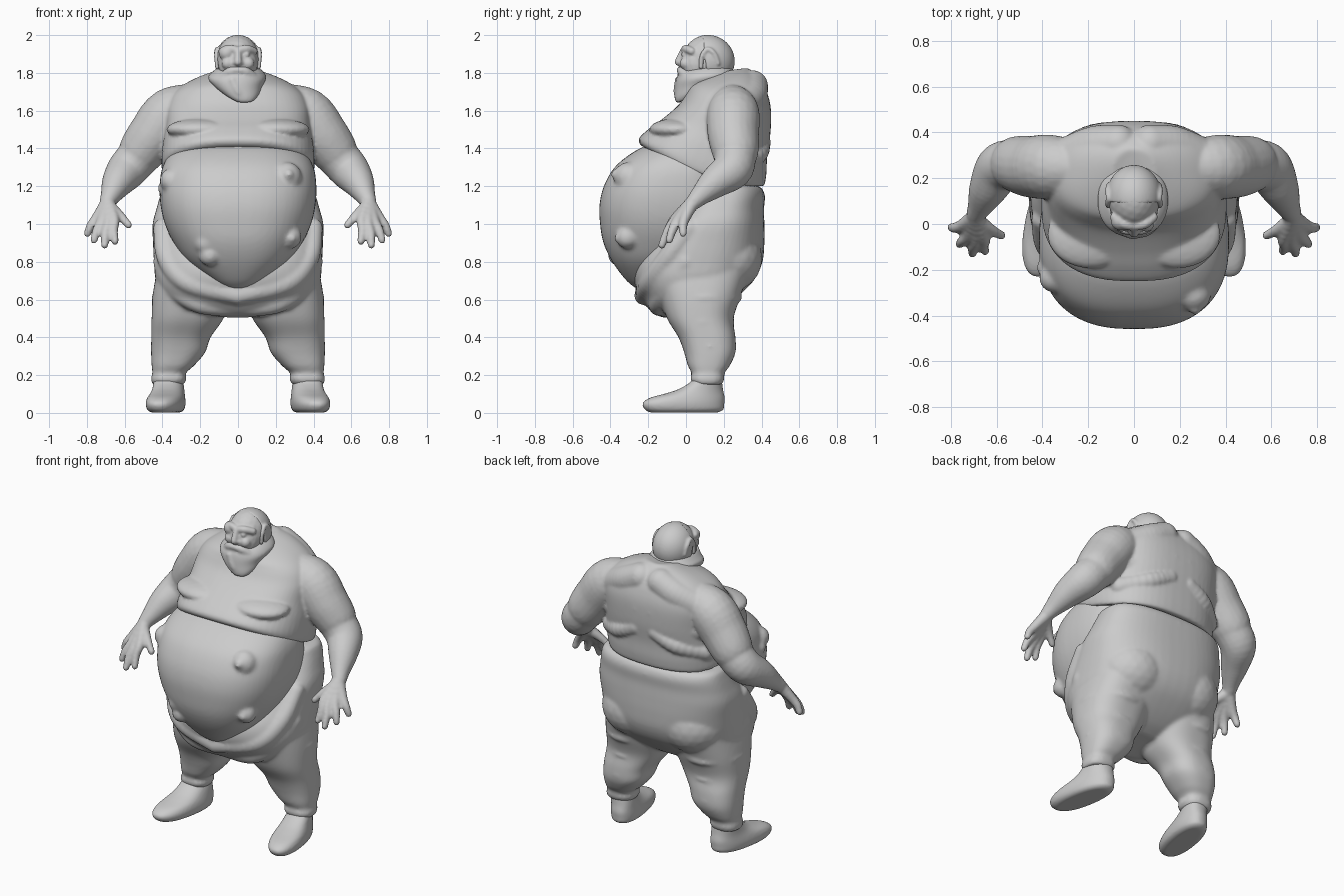
import bpy, bmesh
from math import cos, sin, pi
from mathutils import Vector, Matrix

BOTH, ONE = (1, -1), (1,)

# unit ball reused for every lump
ball = bmesh.new()
bmesh.ops.create_icosphere(ball, subdivisions=3, radius=1)
ball.verts.index_update()
BALL_V = [v.co.copy() for v in ball.verts]
BALL_F = [[v.index for v in f.verts] for f in ball.faces]
ball.free()


def spline(rows, k=8):
    """Catmull-Rom interpolation of equal-length tuples."""
    out = []
    n = len(rows)
    for i in range(n - 1):
        p = [rows[max(i - 1, 0)], rows[i], rows[i + 1], rows[min(i + 2, n - 1)]]
        for j in range(k):
            t = j / k
            out.append([0.5 * (2 * b + (c - a) * t + (2 * a - 5 * b + 4 * c - d) * t * t
                               + (3 * b - a - 3 * c + d) * t ** 3)
                        for a, b, c, d in zip(*p)])
    return out + [list(rows[-1])]


def loft(bm, rows, sides=ONE, power=2.5, splay=0.0, n=56):
    """Stack of super-ellipse rings: (z front, z back, centre x, half width, y front, y back)."""
    for s in sides:
        rings = []
        for zf, zb, cx, hw, yf, yb in spline(rows, 6):
            ring = []
            for i in range(n):
                a = 2 * pi * i / n
                u = abs(cos(a)) ** (2 / power) * (1 if cos(a) > 0 else -1)
                v = abs(sin(a)) ** (2 / power) * (1 if sin(a) > 0 else -1)
                y = (yf + yb) / 2 + v * (yb - yf) / 2
                x = cx + u * hw - splay * (y - 0.12)
                ring.append(bm.verts.new((s * x, y, zf + (zb - zf) * sin((v + 1) * pi / 4))))
            rings.append(ring)
        for r0, r1 in zip(rings, rings[1:]):
            for i in range(n):
                q = (r0[i], r0[(i + 1) % n], r1[(i + 1) % n], r1[i])
                bm.faces.new(q if s > 0 else q[::-1])
        bm.faces.new(rings[0][::-1] if s > 0 else rings[0])
        bm.faces.new(rings[-1] if s > 0 else rings[-1][::-1])


def blob(bm, c, r, sides=ONE):
    """Ellipsoid lump."""
    r = r if isinstance(r, tuple) else (r, r, r)
    for s in sides:
        vs = [bm.verts.new((s * c[0] + r[0] * p.x, c[1] + r[1] * p.y, c[2] + r[2] * p.z)) for p in BALL_V]
        for f in BALL_F:
            bm.faces.new([vs[i] for i in f])


def stroke(bm, pts, sides=BOTH, k=5):
    """Clay-like stroke through (x, y, z, radius) points."""
    for x, y, z, r in spline(pts, k):
        blob(bm, (x, y, z), r, sides)


def finish(name, bm, voxel, smooth=5):
    """Fuse all lumps of one part into a single smooth skin."""
    me = bpy.data.meshes.new(name)
    bm.to_mesh(me)
    bm.free()
    ob = bpy.data.objects.new(name, me)
    bpy.context.collection.objects.link(ob)
    rm = ob.modifiers.new("fuse", 'REMESH')
    rm.mode = 'VOXEL'
    rm.voxel_size = voxel
    rm.use_smooth_shade = True
    sm = ob.modifiers.new("soften", 'SMOOTH')
    sm.factor = 0.5
    sm.iterations = smooth
    return ob


# upper body: chest overhanging the belly, arms and hands
bm = bmesh.new()
loft(bm, [(1.40, 1.21, 0, .36, -.17, .37), (1.41, 1.20, 0, .395, -.23, .41),
          (1.45, 1.26, 0, .405, -.25, .425), (1.505, 1.36, 0, .40, -.195, .43),
          (1.56, 1.48, 0, .385, -.12, .447), (1.63, 1.60, 0, .38, -.04, .45),
          (1.69, 1.68, 0, .35, 0, .435), (1.725, 1.74, 0, .29, .02, .41),
          (1.75, 1.79, 0, .20, .05, .375), (1.775, 1.825, 0, .09, .1, .33)])
stroke(bm, [(.12, .24, 1.69, .085), (.24, .245, 1.64, .105), (.36, .25, 1.58, .14), (.44, .25, 1.48, .137),
            (.50, .26, 1.40, .126), (.525, .26, 1.36, .113), (.585, .245, 1.29, .107),
            (.635, .16, 1.225, .085), (.672, .08, 1.155, .055), (.69, .045, 1.12, .043)])
blob(bm, (.19, -.045, 1.50), (.19, .15, .06), BOTH)                                      # breasts
stroke(bm, [(.07, .40, 1.43, .05), (.20, .375, 1.37, .055), (.33, .27, 1.33, .06)])      # back folds
stroke(bm, [(.05, .392, 1.56, .06), (.17, .365, 1.51, .065), (.30, .30, 1.47, .065)])
stroke(bm, [(.07, .35, 1.73, .085), (.17, .34, 1.68, .09), (.27, .30, 1.63, .09)])       # shoulder blades
for kx, ky, kz, tx, ty, tz in [(.655, -.06, 1.025, .65, -.118, .908),
                               (.688, -.065, 1.01, .706, -.128, .888),
                               (.722, -.045, 1.015, .762, -.088, .915),
                               (.75, -.005, 1.03, .797, -.015, .95)]:                    # palm and fingers
    mid = ((kx + tx) / 2 + .006, (ky + ty) / 2 - .006, (kz + tz) / 2)
    stroke(bm, [(.69, .035, 1.115, .038), (kx, ky, kz, .028), (*mid, .024), (tx, ty, tz, .02)])
stroke(bm, [(.675, .01, 1.09, .032), (.625, -.025, 1.045, .025), (.58, -.05, .995, .02)])  # thumb
finish("upper_body", bm, .009, 5)

# belly with growths
bm = bmesh.new()
loft(bm, [(.65, .65, 0, .05, -.25, -.1), (.70, .70, 0, .14, -.315, 0), (.80, .80, 0, .265, -.39, .15),
          (.90, .90, 0, .34, -.437, .28), (1.0, 1.0, 0, .387, -.455, .3), (1.1, 1.1, 0, .41, -.458, .3),
          (1.2, 1.2, 0, .415, -.435, .3), (1.3, 1.3, 0, .40, -.378, .3), (1.38, 1.38, 0, .35, -.28, .3),
          (1.43, 1.43, 0, .25, -.18, .2)])
for x, y, z, r in [(.26, -.305, 1.25, .078), (.267, -.37, 1.262, .028), (.30, -.335, 1.225, .025),
                   (-.35, -.235, 1.23, .065), (-.38, -.19, 1.19, .045), (.275, -.31, .93, .062),
                   (.285, -.36, .925, .022), (-.17, -.355, .90, .062), (-.15, -.355, .835, .058),
                   (-.215, -.325, .92, .05)]:
    blob(bm, (x, y, z), r)
finish("belly", bm, .012, 6)

# baggy trousers: hips, legs and hanging folds
bm = bmesh.new()
loft(bm, [(.505, .52, 0, .15, -.12, .12), (.53, .56, 0, .26, -.175, .20), (.60, .63, 0, .39, -.235, .29),
          (.70, .71, 0, .435, -.275, .365), (.80, .80, 0, .445, -.265, .405), (.90, .90, 0, .45, -.2, .415),
          (1.0, 1.0, 0, .452, -.12, .415), (1.08, 1.08, 0, .432, -.05, .413), (1.15, 1.15, 0, .412, 0, .418),
          (1.19, 1.19, 0, .395, .03, .40), (1.205, 1.205, 0, .36, .07, .37)])
loft(bm, [(.75, .75, .24, .19, -.18, .33), (.62, .62, .247, .205, -.14, .29), (.50, .50, .267, .19, -.10, .252),
          (.40, .40, .302, .157, -.04, .262), (.32, .32, .317, .143, -.01, .262), (.25, .25, .345, .112, .01, .232),
          (.21, .21, .365, .088, .03, .203), (.18, .18, .367, .094, .022, .203), (.15, .15, .37, .082, .04, .19)],
     BOTH)
stroke(bm, [(.40, .02, .98, .05), (.375, -.095, .82, .055), (.26, -.185, .69, .06), (.0, -.225, .62, .05)], k=9)
stroke(bm, [(.395, .0, .80, .055), (.34, -.09, .67, .055), (.2, -.145, .58, .055), (.0, -.135, .55, .04)], k=8)
blob(bm, (.20, .20, .82), (.215, .205, .19), BOTH)        # seat
blob(bm, (.285, .085, .48), (.178, .175, .045), BOTH)     # knee rolls
blob(bm, (.312, .125, .35), (.152, .143, .05), BOTH)
blob(bm, (.27, .09, .61), (.19, .21, .06), BOTH)
finish("trousers", bm, .011, 6)

# shoes, splayed outwards
bm = bmesh.new()
loft(bm, [(.002, .002, .362, .07, -.19, .17), (.018, .018, .362, .09, -.218, .198), (.05, .05, .362, .097, -.23, .203),
          (.08, .08, .362, .093, -.19, .205), (.105, .105, .362, .086, -.10, .2),
          (.13, .13, .363, .081, -.03, .195), (.17, .17, .367, .076, .03, .19), (.22, .22, .37, .07, .05, .18)],
     BOTH, 2.3, 0.16)
finish("shoes", bm, .009, 3)

# head and face
bm = bmesh.new()
blob(bm, (0, .115, 1.868), (.115, .135, .134))
blob(bm, (0, .06, 1.845), (.105, .095, .11))
stroke(bm, [(0, -.015, 1.915, .018), (0, -.03, 1.885, .018), (0, -.038, 1.858, .022)], ONE)  # nose
blob(bm, (.02, -.025, 1.852), .015, BOTH)
stroke(bm, [(.015, -.006, 1.922, .022), (.05, .002, 1.927, .022), (.085, .03, 1.915, .02)])  # brow
blob(bm, (.045, -.008, 1.897), .017, ONE)                                                  # eye
blob(bm, (-.06, .014, 1.905), .042)                                                        # swollen eye
blob(bm, (.055, -.002, 1.85), .032, BOTH)                                                  # cheeks
finish("head", bm, .007, 3)

# beard wrapping the neck, with moustache
bm = bmesh.new()
loft(bm, [(1.64, 1.66, .035, .05, -.05, .03), (1.665, 1.705, .02, .095, -.06, .14),
          (1.71, 1.755, 0, .135, -.06, .23), (1.755, 1.785, -.005, .155, -.055, .26),
          (1.785, 1.81, 0, .137, -.045, .255), (1.805, 1.835, 0, .11, -.03, .235)], ONE, 2.2)
stroke(bm, [(0, -.032, 1.815, .018), (.04, -.022, 1.808, .024), (.075, 0, 1.785, .024)])
stroke(bm, [(-.03, -.038, 1.76, .022), (.0, -.042, 1.70, .025), (.035, -.03, 1.665, .022)], ONE)
finish("beard", bm, .008, 4)

# skull cap over the back of the head, with ear arches
bm = bmesh.new()
bmesh.ops.create_icosphere(bm, subdivisions=4, radius=1, matrix=Matrix.Translation((0, .115, 1.862))
                           @ Matrix.Diagonal((.123, .143, .139, 1)))
cut = bmesh.ops.bisect_plane(bm, geom=bm.verts[:] + bm.edges[:] + bm.faces[:], plane_co=Vector((0, .10, 1.9)),
                             plane_no=Vector((0, 1, .12)), clear_inner=True)
bmesh.ops.holes_fill(bm, edges=[e for e in cut['geom_cut'] if isinstance(e, bmesh.types.BMEdge)])
stroke(bm, [(.110, .08, 1.83, .012), (.114, .085, 1.89, .013), (.111, .115, 1.925, .013),
            (.114, .15, 1.90, .013), (.110, .17, 1.85, .012)], k=7)
finish("skull_cap", bm, .007, 2)
